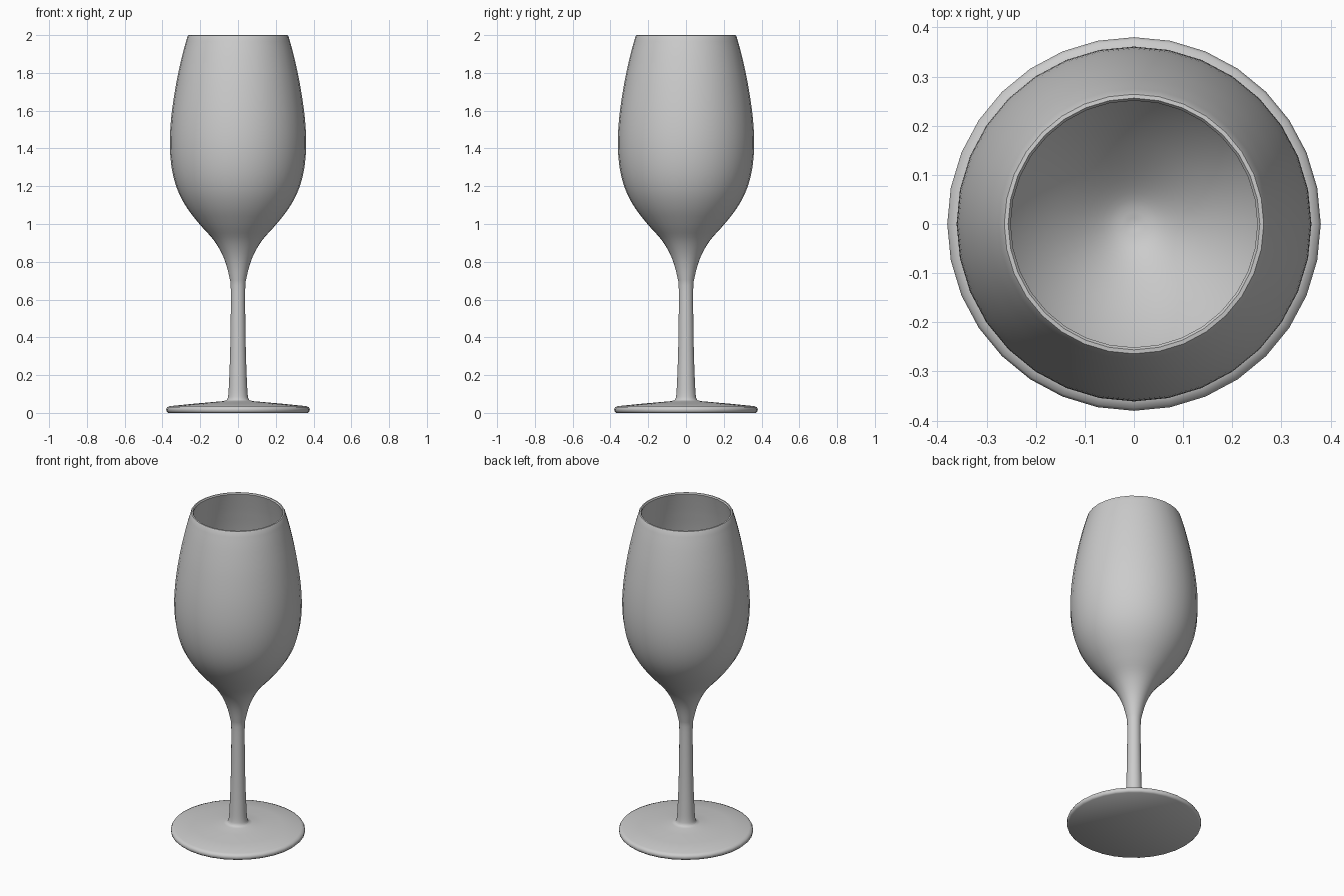
import bpy, bmesh, math
from mathutils import Vector

if "Cube" in bpy.data.objects:
    bpy.data.objects.remove(bpy.data.objects["Cube"])

SIDES = 32


def smooth_path(pts, steps=4):
    """Catmull-Rom curve through (radius, height) points."""
    p = [Vector(q) for q in pts]
    p = [2 * p[0] - p[1]] + p + [2 * p[-1] - p[-2]]
    out = []
    for a, b, c, d in zip(p, p[1:], p[2:], p[3:]):
        for i in range(steps):
            t = i / steps
            out.append(0.5 * (2 * b + (c - a) * t + (2 * a - 5 * b + 4 * c - d) * t * t
                              + (3 * b - a - 3 * c + d) * t ** 3))
    return out + [p[-2]]


def lathe(name, profile):
    """Revolve a profile that starts and ends on the z axis."""
    bm = bmesh.new()
    verts = [bm.verts.new((r, 0, z)) for r, z in profile]
    edges = [bm.edges.new(e) for e in zip(verts, verts[1:])]
    bmesh.ops.spin(bm, geom=verts + edges, axis=(0, 0, 1), cent=(0, 0, 0),
                   angle=math.tau, steps=SIDES, use_duplicate=False)
    bmesh.ops.remove_doubles(bm, verts=bm.verts, dist=1e-4)
    bmesh.ops.recalc_face_normals(bm, faces=bm.faces)
    mesh = bpy.data.meshes.new(name)
    bm.to_mesh(mesh)
    bm.free()
    obj = bpy.data.objects.new(name, mesh)
    bpy.context.collection.objects.link(obj)
    bpy.context.view_layer.objects.active = obj
    obj.select_set(True)
    bpy.ops.object.shade_smooth_by_angle(angle=math.radians(50))
    return obj


# foot with a rounded edge
foot = [(0, 0), (0.37, 0), (0.379, 0.008), (0.38, 0.02), (0.375, 0.03),
        (0.36, 0.036), (0.25, 0.047), (0.15, 0.056), (0.08, 0.062)]
# stem and outside of the bowl
outer = smooth_path([(0.06, 0.067), (0.053, 0.085), (0.048, 0.15), (0.041, 0.35), (0.038, 0.64),
                     (0.046, 0.72), (0.075, 0.82), (0.125, 0.91), (0.2, 0.995), (0.27, 1.085),
                     (0.32, 1.18), (0.35, 1.29), (0.361, 1.42), (0.353, 1.57),
                     (0.328, 1.74), (0.296, 1.89), (0.268, 1.992)])
# softened rim
rim = [(0.264, 1.999), (0.256, 2.0), (0.251, 1.993)]
# inside of the bowl, an even wall away from the outside
inner = smooth_path([(0.278, 1.89), (0.31, 1.74), (0.335, 1.57), (0.343, 1.42), (0.332, 1.29),
                     (0.302, 1.19), (0.255, 1.1), (0.188, 1.01), (0.11, 0.93),
                     (0.05, 0.885), (0, 0.872)])

lathe("wine_glass", foot + [tuple(v) for v in outer] + rim + [tuple(v) for v in inner])
